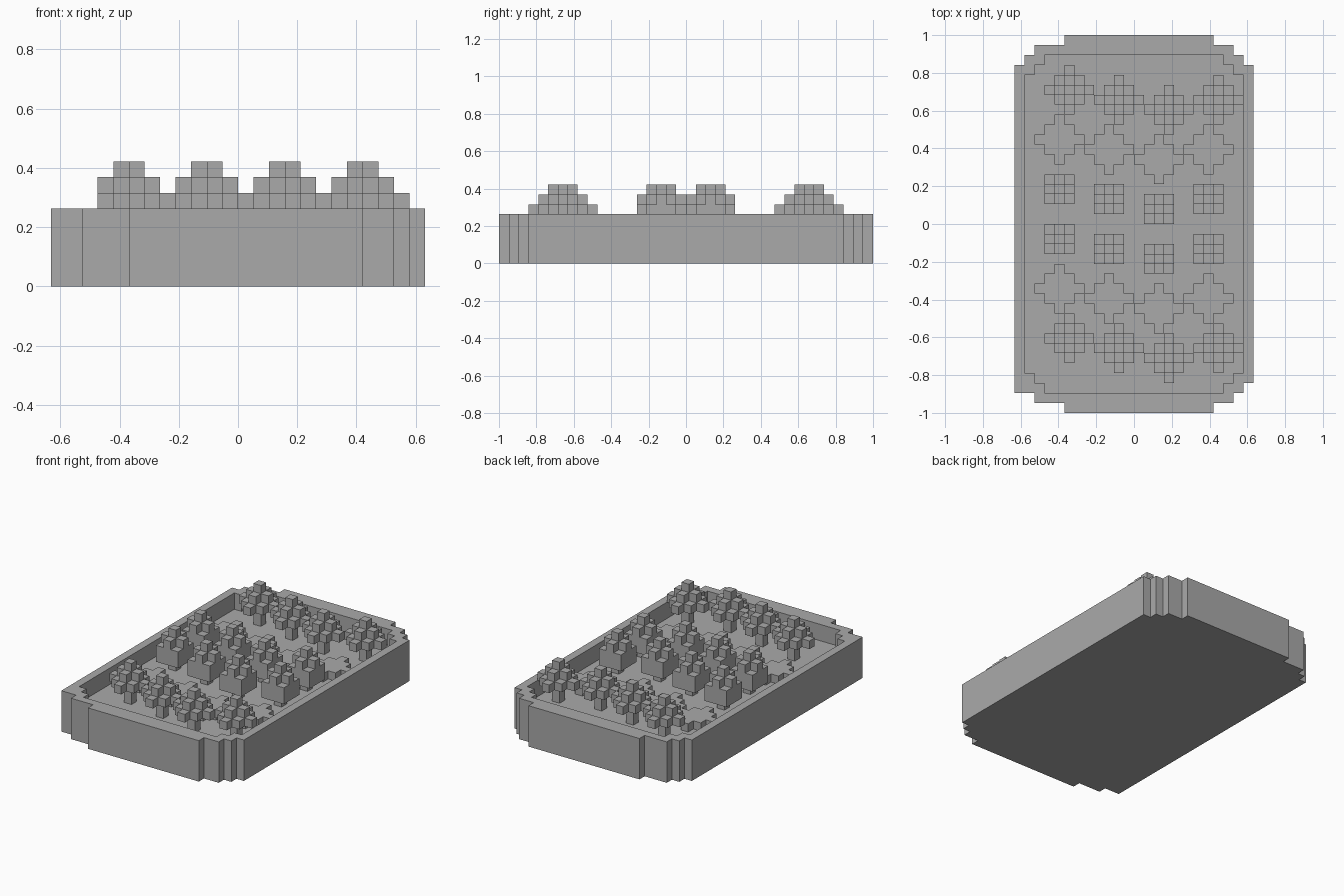
import bpy
import bmesh
from mathutils import Vector

U = 2 / 38                # edge length of one block
WIDTH, DEPTH = 24, 38     # tray size in blocks
FLOOR, RIM = 3, 5         # heights in blocks

cube = bpy.data.objects.get("Cube")
if cube:
    bpy.data.objects.remove(cube, do_unlink=True)

grey = bpy.data.materials.new("plain_grey")
grey.use_nodes = True
colour = (0.4, 0.4, 0.4, 1)
grey.diffuse_color = colour
grey.node_tree.nodes["Principled BSDF"].inputs["Base Color"].default_value = colour


def build_blocks(name, cells):
    """Make one object from the exposed faces of a set of block cells."""
    bm = bmesh.new()
    for cell in cells:
        for axis in range(3):
            for side in (-1, 1):
                near = list(cell)
                near[axis] += side
                if tuple(near) in cells:
                    continue
                normal, a, b = Vector(), Vector(), Vector()
                normal[axis] = side
                a[(axis + 1) % 3] = 1
                b[(axis + 2) % 3] = side
                mid = Vector(cell) + Vector((0.5, 0.5, 0.5)) + normal / 2
                corners = [mid + (a * s + b * t) / 2
                           for s, t in ((-1, -1), (1, -1), (1, 1), (-1, 1))]
                shift = Vector((WIDTH / 2, DEPTH / 2, 0))
                bm.faces.new([bm.verts.new((c - shift) * U) for c in corners])
    bmesh.ops.remove_doubles(bm, verts=bm.verts[:], dist=U / 100)
    bmesh.ops.dissolve_limit(bm, angle_limit=0.01, verts=bm.verts[:], edges=bm.edges[:])
    mesh = bpy.data.meshes.new(name)
    bm.to_mesh(mesh)
    bm.free()
    mesh.materials.append(grey)
    obj = bpy.data.objects.new(name, mesh)
    bpy.context.scene.collection.objects.link(obj)
    return obj


def diamond(x, y, z, radius, reach=2):
    """Flat layer of blocks within a step distance of its centre."""
    span = range(-reach, reach + 1)
    return {(x + i, y + j, z) for i in span for j in span
            if abs(i) + abs(j) <= radius}


def stem(x, y, top):
    return {(x, y, z) for z in range(FLOOR, top)}


# Tray with stepped corners and a sunken floor
outer_spans = {0: (5, 20), 1: (2, 22), 2: (0, 23),
               35: (1, 23), 36: (2, 22), 37: (5, 20)}
inner_spans = {2: (3, 21), 3: (2, 22), 34: (2, 22), 35: (3, 21)}
tray = set()
for y in range(DEPTH):
    left, right = outer_spans.get(y, (0, WIDTH))
    hollow = inner_spans.get(y, (1, WIDTH - 1) if 4 <= y < 34 else (0, 0))
    for x in range(left, right):
        inside = hollow[0] <= x < hollow[1]
        tray |= {(x, y, z) for z in range(FLOOR if inside else RIM)}
build_blocks("tray", tray)

# Four columns of plants, each staggered along the tray
for column, (x, start) in enumerate(((4, 7), (9, 6), (14, 5), (19, 6)), 1):
    for row in range(6):
        y = start + 5 * row
        label = f"{column}_{row + 1}"
        if row in (0, 5):
            # Tall plant: a stepped diamond crown on a stem
            cells = stem(x + 1, y, 5)
            for step in range(3):
                cells |= diamond(x + 1, y, 5 + step, 2 - step)
            build_blocks("tall_plant_" + label, cells)
        elif row in (1, 4):
            # Flat leaf: one low diamond layer
            build_blocks("flat_leaf_" + label, diamond(x, y, FLOOR, 2))
        else:
            # Square bush: a solid square body with a stepped top
            cells = stem(x, y, 4)
            for z in (4, 5):
                cells |= diamond(x, y, z, 2, reach=1)
            cells |= diamond(x, y, 6, 1) | diamond(x, y, 7, 0)
            build_blocks("square_bush_" + label, cells)
